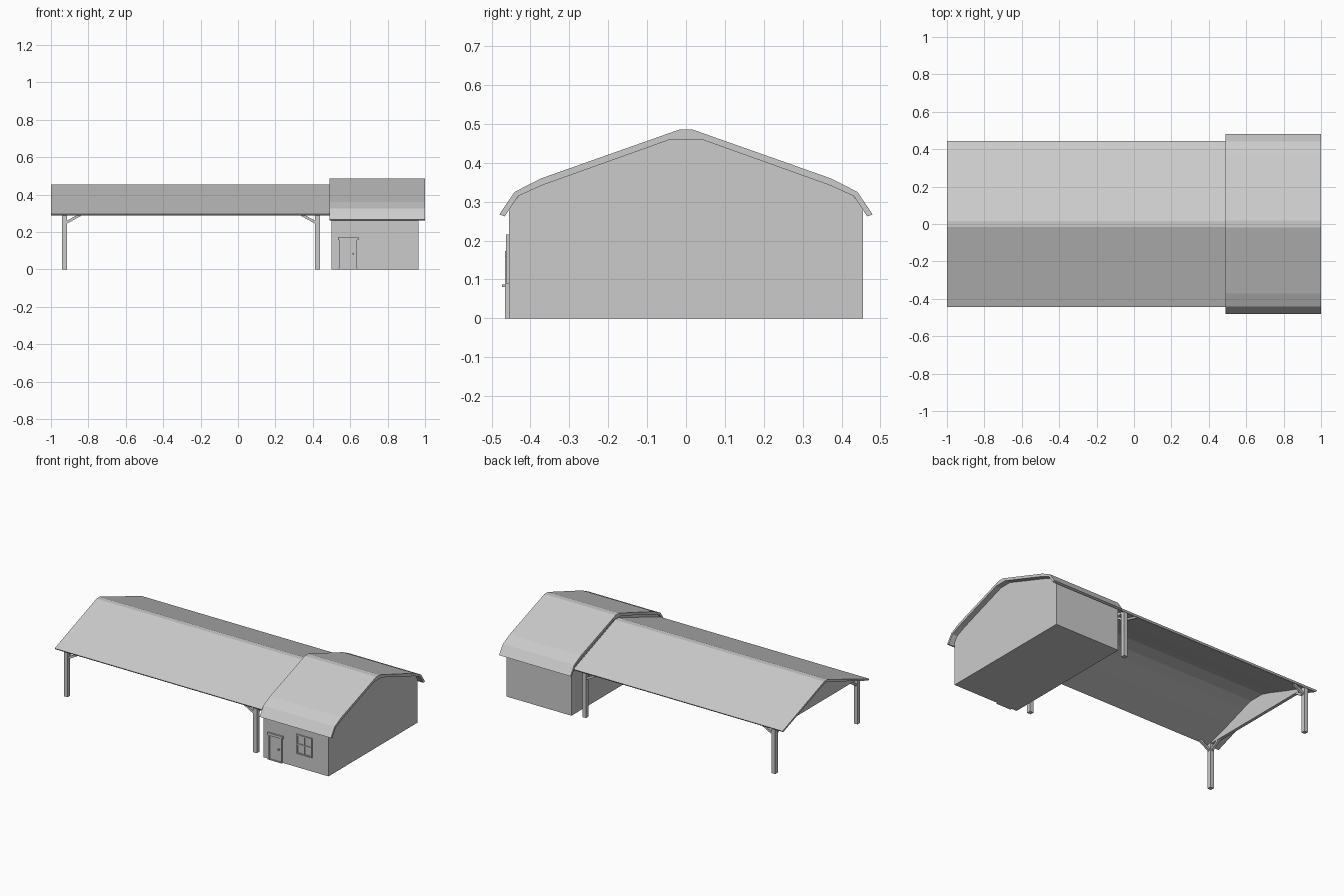
import bpy, bmesh
from mathutils import Vector

if "Cube" in bpy.data.objects:
    bpy.data.objects.remove(bpy.data.objects["Cube"])


def finish(name, bm):
    bmesh.ops.recalc_face_normals(bm, faces=bm.faces[:])
    me = bpy.data.meshes.new(name)
    bm.to_mesh(me)
    bm.free()
    ob = bpy.data.objects.new(name, me)
    bpy.context.collection.objects.link(ob)
    return ob


def box(name, x, y, z):
    bm = bmesh.new()
    bmesh.ops.create_cube(bm, size=1)
    for v in bm.verts:
        v.co = [r[0] + (c + 0.5) * (r[1] - r[0]) for c, r in zip(v.co, (x, y, z))]
    return finish(name, bm)


def extrude(name, profile, x0, x1):
    """Closed (y, z) profile extruded along x."""
    bm = bmesh.new()
    a = [bm.verts.new((x0, y, z)) for y, z in profile]
    b = [bm.verts.new((x1, y, z)) for y, z in profile]
    n = len(profile)
    for i in range(n):
        j = (i + 1) % n
        bm.faces.new((a[i], a[j], b[j], b[i]))
    bm.faces.new(a)
    bm.faces.new(b)
    return finish(name, bm)


def both(half):
    """Mirror a profile, listed from -y eave to ridge, across y = 0."""
    return half + [(-y, z) for y, z in reversed(half)]


def beam(name, p, q, w):
    """Square bar between two points."""
    p, q = Vector(p), Vector(q)
    d = q - p
    bm = bmesh.new()
    bmesh.ops.create_cube(bm, size=1)
    rot = d.to_track_quat('Z', 'Y')
    for v in bm.verts:
        v.co = rot @ Vector((v.co.x * w, v.co.y * w, v.co.z * d.length)) + (p + q) / 2
    return finish(name, bm)


# House walls with gable ends
inner = [(-0.466, 0.262), (-0.432, 0.314), (-0.37, 0.342), (-0.04, 0.46)]
walls = [(-0.455, 0), (-0.455, 0.283), (-0.43, 0.315), (-0.37, 0.343), (-0.04, 0.461)]
extrude("house_walls", both(walls), 0.5, 0.965)

# House roof shell with bent eaves
outer = [(-0.48, 0.267), (-0.441, 0.325), (-0.372, 0.36), (-0.018, 0.485)]
extrude("house_roof", both(outer) + both(inner)[::-1], 0.49, 1.0)

# Long canopy roof
top = [(-0.443, 0.297), (-0.017, 0.455)]
under = [(-0.435, 0.288), (-0.015, 0.441)]
extrude("canopy_roof", both(top) + both(under)[::-1], -1.0, 0.495)

# Shallow faceted ceiling under the canopy
vault = [(-0.43, 0.289), (-0.25, 0.347), (-0.12, 0.393), (-0.05, 0.414)]
lift = [(y, z + 0.006) for y, z in vault]
extrude("canopy_ceiling", both(lift) + both(vault)[::-1], -0.92, 0.42)

# Gable panels at the canopy ends
for name, x in (("outer_gable_panel", -0.93), ("inner_gable_panel", 0.425)):
    extrude(name, both([(-0.43, 0.29), (-0.015, 0.445)]), x - 0.01, x + 0.01)

# Posts with two diagonal braces each
for x, sx in ((-0.928, 1), (0.425, -1)):
    for y, sy in ((-0.42, 1), (0.42, -1)):
        box("post", (x - 0.013, x + 0.013), (y - 0.013, y + 0.013), (0, 0.3))
        beam("long_brace", (x, y, 0.245), (x + sx * 0.085, y, 0.292), 0.014)
        beam("cross_brace", (x, y, 0.245), (x, y + sy * 0.085, 0.3), 0.014)

# Door, frame, lintel, handle and sill
box("door", (0.55, 0.628), (-0.459, -0.45), (0.005, 0.158))
for x in (0.541, 0.628):
    box("door_jamb", (x, x + 0.009), (-0.465, -0.45), (0.003, 0.16))
box("door_lintel", (0.534, 0.643), (-0.466, -0.45), (0.157, 0.173))
box("door_handle", (0.612, 0.62), (-0.473, -0.455), (0.08, 0.087))
box("door_sill", (0.536, 0.64), (-0.466, -0.44), (0, 0.004))

# Window with cross bars
box("window_pane", (0.745, 0.845), (-0.457, -0.45), (0.095, 0.21))
for x in (0.74, 0.791, 0.842):
    box("window_upright", (x, x + 0.008), (-0.463, -0.45), (0.09, 0.215))
for z in (0.09, 0.149, 0.207):
    box("window_rail", (0.74, 0.85), (-0.463, -0.45), (z, z + 0.008))
